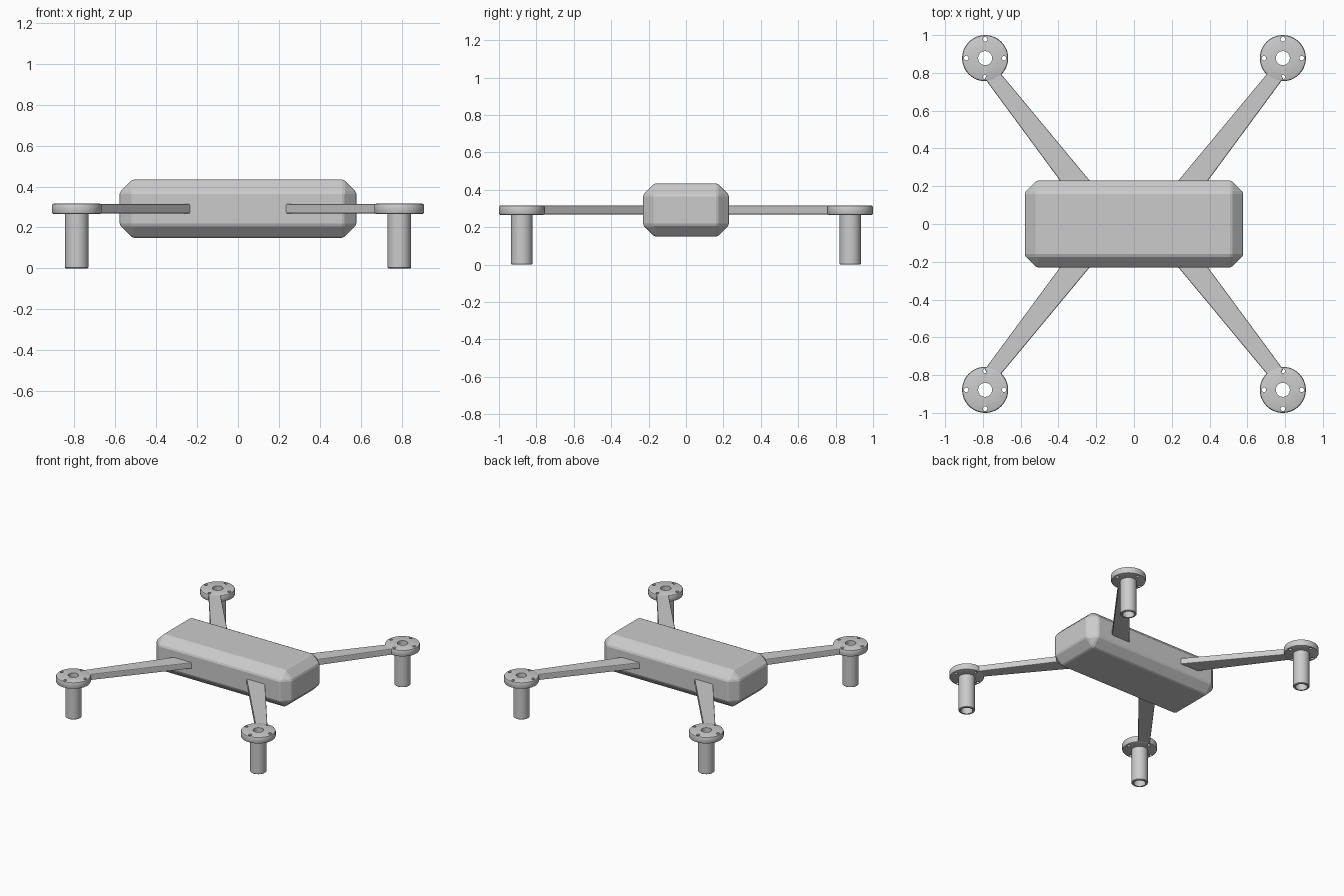
import bpy, bmesh, math
from mathutils import Vector, Matrix

if "Cube" in bpy.data.objects:
    bpy.data.objects.remove(bpy.data.objects["Cube"])

HUB = (0.788, 0.878)


def make_object(name, bm):
    bmesh.ops.recalc_face_normals(bm, faces=bm.faces)
    mesh = bpy.data.meshes.new(name)
    bm.to_mesh(mesh)
    bm.free()
    ob = bpy.data.objects.new(name, mesh)
    bpy.context.collection.objects.link(ob)
    return ob


def activate(ob):
    bpy.ops.object.select_all(action='DESELECT')
    bpy.context.view_layer.objects.active = ob
    ob.select_set(True)


def lathe(name, profile, center, steps=48):
    """Revolve a closed (radius, z) profile around a vertical axis."""
    bm = bmesh.new()
    rings = []
    for i in range(steps):
        a = 2 * math.pi * i / steps
        rings.append([bm.verts.new((center[0] + r * math.cos(a),
                                    center[1] + r * math.sin(a), z)) for r, z in profile])
    n = len(profile)
    for i in range(steps):
        a, b = rings[i], rings[(i + 1) % steps]
        for j in range(n):
            k = (j + 1) % n
            bm.faces.new((a[j], b[j], b[k], a[k]))
    return make_object(name, bm)


def smooth(ob):
    activate(ob)
    bpy.ops.object.shade_smooth_by_angle(angle=math.radians(30))


# Body: chamfered block with slightly softened chamfer edges
bm = bmesh.new()
bmesh.ops.create_cube(bm, size=1, matrix=Matrix.Translation((0, 0, 0.292))
                      @ Matrix.Diagonal((1.156, 0.46, 0.285, 1)))
bmesh.ops.bevel(bm, geom=bm.edges[:], offset=0.062, segments=1, affect='EDGES')
bmesh.ops.bevel(bm, geom=bm.edges[:], offset=0.008, segments=1, affect='EDGES')
make_object("body", bm)

for sx, ex in ((-1, "left"), (1, "right")):
    for sy, ey in ((-1, "front"), (1, "back")):
        tag = f"{ey}_{ex}"
        center = (sx * HUB[0], sy * HUB[1])

        # Arm: tapered flat bar running from inside the body to the hub
        bm = bmesh.new()
        outline = [(0.21, 0.20), (0.37, 0.20), (0.79, 0.77), (0.772, 0.80),
                   (0.725, 0.82), (0.70, 0.79)]
        verts = [bm.verts.new((sx * x, sy * y, 0.268)) for x, y in outline]
        face = bm.faces.new(verts)
        ext = bmesh.ops.extrude_face_region(bm, geom=[face])
        top = [v for v in ext["geom"] if isinstance(v, bmesh.types.BMVert)]
        bmesh.ops.translate(bm, verts=top, vec=(0, 0, 0.047))
        rim = [e for e in bm.edges if abs(e.verts[0].co.z - e.verts[1].co.z) < 1e-5]
        bmesh.ops.bevel(bm, geom=rim, offset=0.006, segments=2, profile=0.5, affect='EDGES')
        make_object("arm_" + tag, bm)

        # Motor hub: round plate with a centre bore
        hub = lathe("hub_" + tag, [(0.037, 0.265), (0.112, 0.265), (0.119, 0.268),
                                   (0.122, 0.275), (0.122, 0.307), (0.119, 0.314),
                                   (0.112, 0.317), (0.037, 0.317)], center)

        # Four screw holes cut through the hub
        bm = bmesh.new()
        for k in range(4):
            a = k * math.pi / 2
            pos = Vector((center[0] + 0.1 * math.cos(a), center[1] + 0.1 * math.sin(a), 0.29))
            bmesh.ops.create_cone(bm, cap_ends=True, segments=16, radius1=0.012,
                                  radius2=0.012, depth=0.2, matrix=Matrix.Translation(pos))
        cutter = make_object("hole_cutter", bm)
        mod = hub.modifiers.new("holes", 'BOOLEAN')
        mod.operation = 'DIFFERENCE'
        mod.solver = 'EXACT'
        mod.object = cutter
        activate(hub)
        bpy.ops.object.modifier_apply(modifier=mod.name)
        bpy.data.objects.remove(cutter)
        smooth(hub)

        # Leg: hollow tube under the hub
        smooth(lathe("leg_" + tag, [(0.042, 0.0), (0.053, 0.0), (0.057, 0.004),
                                    (0.057, 0.268), (0.042, 0.268)], center))
